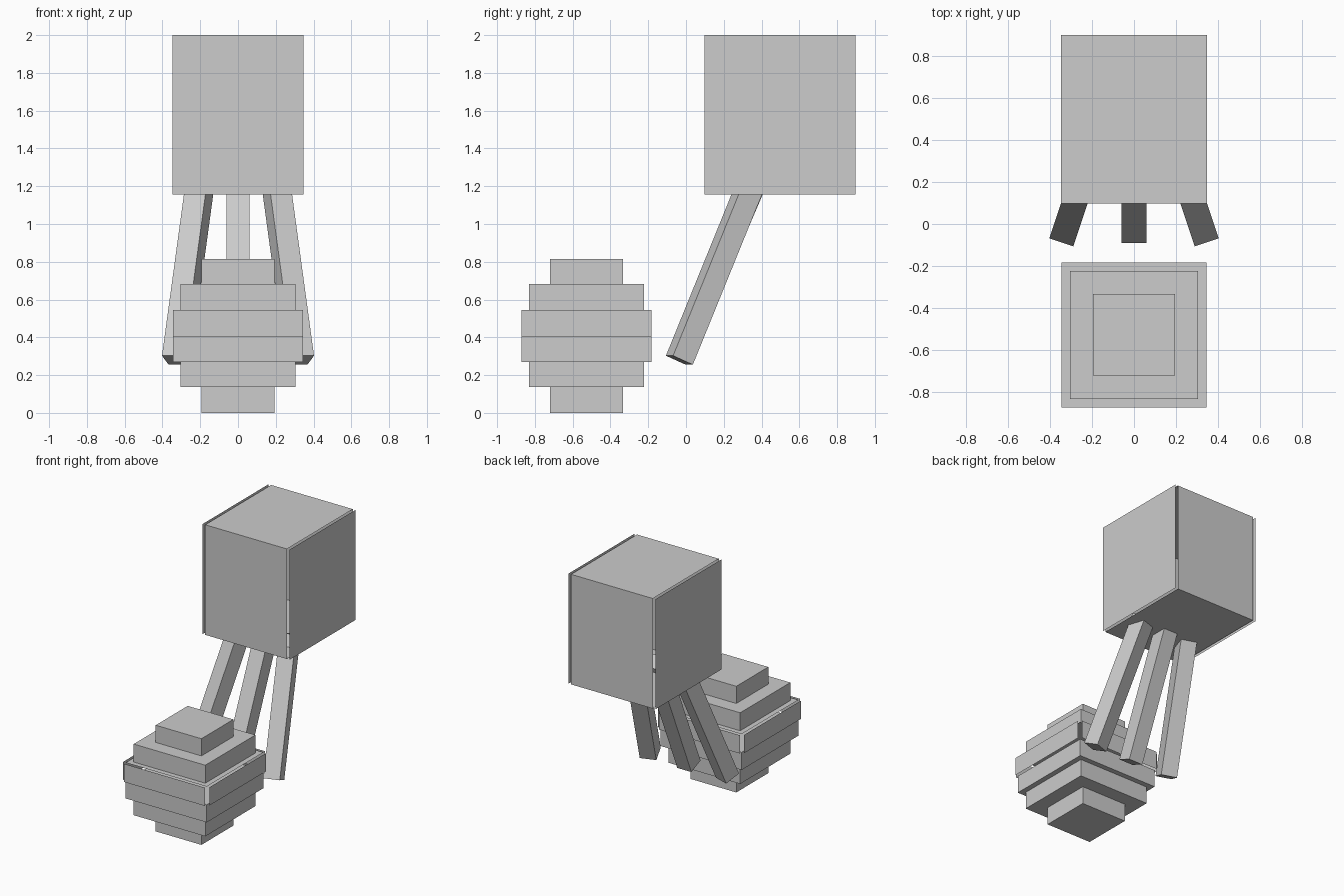
import bpy, math
from mathutils import Matrix, Vector

if "Cube" in bpy.data.objects:
    bpy.data.objects.remove(bpy.data.objects["Cube"])

grey = bpy.data.materials.new("light_grey")
grey.diffuse_color = (0.604, 0.604, 0.604, 1)
grey.use_nodes = True
grey.node_tree.nodes["Principled BSDF"].inputs["Base Color"].default_value = grey.diffuse_color

# Cube side -> corner indices (corner index = 4*x + 2*y + z, counted from the low side)
SIDES = {"left": (0, 1, 3, 2), "right": (4, 6, 7, 5), "front": (0, 4, 5, 1),
         "back": (2, 3, 7, 6), "bottom": (0, 2, 6, 4), "top": (1, 5, 7, 3)}
OUT = {"left": (-1, 0, 0), "right": (1, 0, 0), "front": (0, -1, 0),
       "back": (0, 1, 0), "bottom": (0, 0, -1), "top": (0, 0, 1)}


def box(name, lo, hi, sides=tuple(SIDES), matrix=Matrix(), offset=0.0):
    """Box from two corners, keeping only the chosen sides, each pushed out by offset."""
    corners = [Vector((x, y, z)) for x in (lo[0], hi[0])
               for y in (lo[1], hi[1]) for z in (lo[2], hi[2])]
    if offset:
        verts, faces = [], []
        for s in sides:
            faces.append(tuple(range(len(verts), len(verts) + 4)))
            verts += [corners[i] + Vector(OUT[s]) * offset for i in SIDES[s]]
    else:
        used = sorted({i for s in sides for i in SIDES[s]})
        verts = [corners[i] for i in used]
        faces = [[used.index(i) for i in SIDES[s]] for s in sides]
    mesh = bpy.data.meshes.new(name)
    mesh.from_pydata([matrix @ v for v in verts], [], faces)
    mesh.materials.append(grey)
    obj = bpy.data.objects.new(name, mesh)
    bpy.context.collection.objects.link(obj)
    return obj


GAP = 0.022

# Head: a shell with two loose side panels standing slightly off it
head_lo, head_hi = (-0.347, 0.098, 1.155), (0.347, 0.898, 2.0)
box("head_shell", head_lo, head_hi, ("front", "back", "bottom", "top"))
box("head_side_panels", head_lo, head_hi, ("left", "right"), offset=GAP)

# Stepped ball: stacked square tiers (half width, bottom, top)
BALL_Y = -0.527
TIERS = [("ball_bottom_tier", 0.194, 0.0, 0.137),
         ("ball_lower_tier", 0.304, 0.137, 0.27),
         ("ball_middle_tier", 0.344, 0.27, 0.405),
         ("ball_upper_tier", 0.304, 0.545, 0.683),
         ("ball_top_tier", 0.194, 0.683, 0.815)]
for name, r, z0, z1 in TIERS:
    box(name, (-r, BALL_Y - r, z0), (r, BALL_Y + r, z1))

# Upper half of the widest tier: a lid with four loose panels around it
band_lo, band_hi = (-0.344, BALL_Y - 0.344, 0.405), (0.344, BALL_Y + 0.344, 0.545)
box("ball_band_lid", band_lo, band_hi, ("top",))
box("ball_band_panels", band_lo, band_hi, ("left", "right", "front", "back"), offset=GAP)

# Legs: square bars leaning forward, the outer two splayed outwards
TILT = math.radians(-23.2)
for name, x, splay in (("left_leg", -0.328, -18.5), ("middle_leg", 0.0, 0.0),
                       ("right_leg", 0.328, 18.5)):
    m = (Matrix.Translation((x, -0.035, 0.279))
         @ Matrix.Rotation(math.radians(splay), 4, 'Z')
         @ Matrix.Rotation(TILT, 4, 'X'))
    box(name, (-0.06, -0.06, 0.0), (0.06, 0.06, 1.02), matrix=m)
